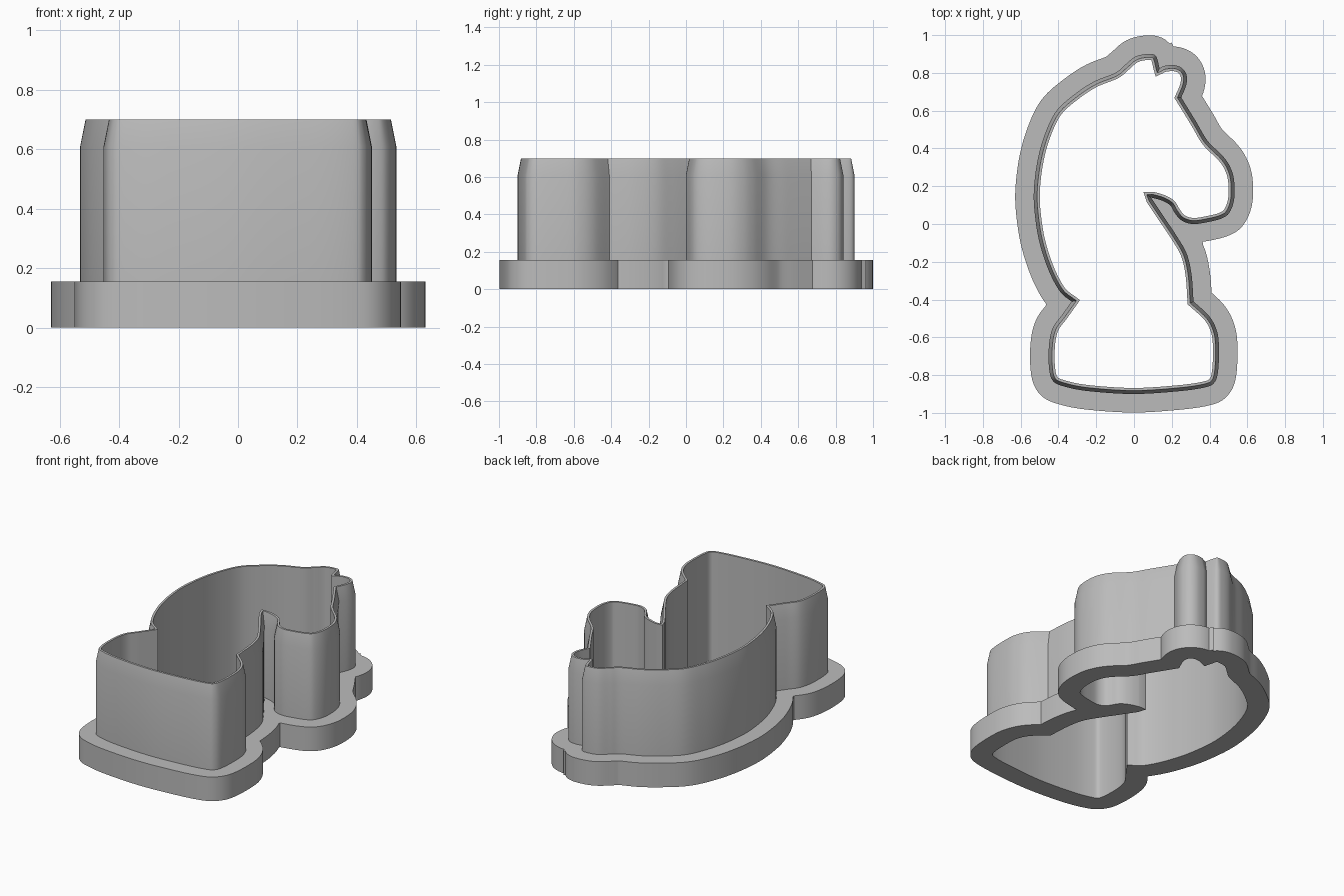
import bpy, bmesh, math
from mathutils import Vector

cube = bpy.data.objects.get("Cube")
if cube:
    bpy.data.objects.remove(cube, do_unlink=True)

# Smooth runs of the cutter outline (clockwise); each run ends at a sharp corner
BACK_AND_EAR = [(-.33, -.41), (-.39, -.36), (-.45, -.25), (-.5, -.1), (-.525, .05), (-.53, .18),
                (-.51, .34), (-.47, .48), (-.41, .6), (-.31, .69), (-.21, .755), (-.1, .8),
                (-.05, .84), (.005, .885), (.07, .9), (.115, .89), (.135, .825)]
FORELOCK = [(.135, .825), (.165, .838), (.22, .84), (.26, .82), (.28, .78), (.275, .73), (.25, .67)]
FACE = [(.25, .67), (.33, .54), (.39, .44), (.47, .36), (.51, .3), (.53, .23), (.53, .13),
        (.505, .06), (.465, .03), (.39, .01), (.31, 0), (.25, .02), (.215, .06), (.19, .1),
        (.145, .125), (.09, .14)]
NECK = [(.09, .14), (.15, .05), (.23, -.07), (.28, -.16), (.305, -.27), (.315, -.41)]
FOOT = [(.315, -.41), (.4, -.49), (.44, -.57), (.45, -.66), (.445, -.78), (.425, -.84),
        (.375, -.865), (.24, -.885), (0, -.9), (-.24, -.885), (-.37, -.86), (-.43, -.83),
        (-.45, -.76), (-.45, -.64), (-.43, -.55), (-.38, -.48), (-.33, -.41)]

FLANGE_HEIGHT, BEVEL_START, HEIGHT = .155, .61, .7
FLANGE_WIDTH, EDGE_INSET, WALL = .098, .018, .032


def smooth_run(points, steps=8):
    """Catmull-Rom samples along a run, without its last point."""
    pts = [Vector(p) for p in points]
    pts = [pts[0]] + pts + [pts[-1]]
    samples = []
    for a, b, c, d in zip(pts, pts[1:], pts[2:], pts[3:]):
        for i in range(steps):
            t = i / steps
            samples.append(.5 * (2 * b + (c - a) * t + (2 * a - 5 * b + 4 * c - d) * t ** 2
                                 + (3 * b - a - 3 * c + d) * t ** 3))
    return samples


def offset(loop, distance):
    """Move each point along its outward normal, with a capped miter."""
    result = []
    for i, p in enumerate(loop):
        before = (p - loop[i - 1]).normalized()
        after = (loop[(i + 1) % len(loop)] - p).normalized()
        n1, n2 = Vector((-before.y, before.x)), Vector((-after.y, after.x))
        n = (n1 + n2).normalized()
        result.append(p + n * distance / max(n.dot(n1), .65))
    return result


def trimmed_offset(loop, distance):
    """Outward offset that drops points swallowed by neighbouring stretches."""
    return [q for q in offset(loop, distance)
            if min((q - p).length for p in loop) > distance * .985]


outer = []
for run in (BACK_AND_EAR, FORELOCK, FACE, NECK, FOOT):
    outer += smooth_run(run)
inner = offset(outer, -WALL)
cutting_edge = offset(outer, -EDGE_INSET)
flange = trimmed_offset(outer, FLANGE_WIDTH)

bm = bmesh.new()


def ring(loop, z):
    return [bm.verts.new((p.x, p.y, z)) for p in loop]


def bridge(a, b):
    for i in range(len(a)):
        j = (i + 1) % len(a)
        bm.faces.new((a[i], a[j], b[j], b[i]))


def fill_between(a, b):
    edges = []
    for r in (a, b):
        for i in range(len(r)):
            pair = (r[i - 1], r[i])
            edges.append(bm.edges.get(pair) or bm.edges.new(pair))
    bmesh.ops.triangle_fill(bm, edges=edges, use_beauty=True, normal=(0, 0, 1))


# Thin wall with a bevelled cutting edge
inner_low, inner_top = ring(inner, 0), ring(inner, HEIGHT)
edge_top = ring(cutting_edge, HEIGHT)
outer_top, outer_low = ring(outer, BEVEL_START), ring(outer, FLANGE_HEIGHT)
for a, b in ((inner_low, inner_top), (inner_top, edge_top),
             (edge_top, outer_top), (outer_top, outer_low)):
    bridge(a, b)

# Wide grip flange around the foot of the wall
flange_top, flange_low = ring(flange, FLANGE_HEIGHT), ring(flange, 0)
bridge(flange_top, flange_low)
fill_between(outer_low, flange_top)
fill_between(inner_low, flange_low)
bmesh.ops.recalc_face_normals(bm, faces=bm.faces[:])

mesh = bpy.data.meshes.new("cookie_cutter")
bm.to_mesh(mesh)
bm.free()
cutter = bpy.data.objects.new("cookie_cutter", mesh)
bpy.context.collection.objects.link(cutter)

# Plain grey plastic
grey = bpy.data.materials.new("grey_plastic")
grey.use_nodes = True
grey.diffuse_color = (.5, .5, .5, 1)
grey.node_tree.nodes["Principled BSDF"].inputs["Base Color"].default_value = (.5, .5, .5, 1)
mesh.materials.append(grey)

bpy.ops.object.select_all(action='DESELECT')
cutter.select_set(True)
bpy.context.view_layer.objects.active = cutter
bpy.ops.object.shade_smooth_by_angle(angle=math.radians(30))
